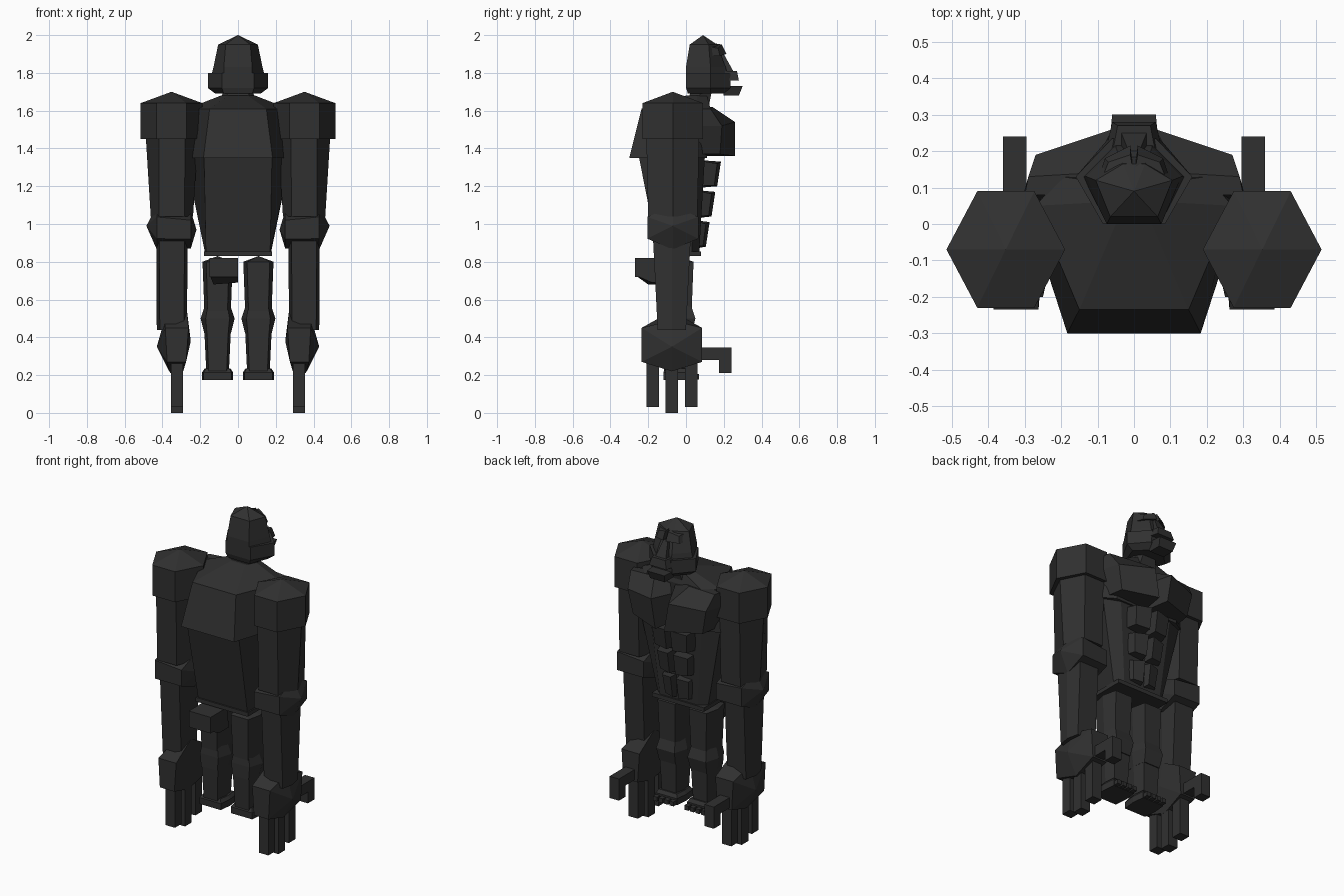
import bpy, bmesh, math

fur = bpy.data.materials.new("charcoal")
fur.diffuse_color = (0.03, 0.03, 0.03, 1)


def finish(bm, name):
    bmesh.ops.recalc_face_normals(bm, faces=bm.faces)
    me = bpy.data.meshes.new(name)
    bm.to_mesh(me)
    bm.free()
    me.materials.append(fur)
    ob = bpy.data.objects.new(name, me)
    bpy.context.collection.objects.link(ob)
    return ob


def loft(name, rings, top=None, bottom=None):
    """Skin a stack of equal-sized 3D rings; an end is a flat cap or an apex."""
    bm = bmesh.new()
    vs = [[bm.verts.new(p) for p in r] for r in rings]
    n = len(vs[0])
    for a, b in zip(vs, vs[1:]):
        for i in range(n):
            bm.faces.new((a[i], a[(i + 1) % n], b[(i + 1) % n], b[i]))
    for ring, apex in ((vs[0], bottom), (vs[-1], top)):
        if apex is None:
            bm.faces.new(ring)
        else:
            v = bm.verts.new(apex)
            for i in range(n):
                bm.faces.new((ring[i], ring[(i + 1) % n], v))
    return finish(bm, name)


def hexring(cx, cy, z, rx, ry, k=0.5):
    """Hexagon with corners on +-x; k sets the width of the flat front."""
    return [(cx + a * rx, cy + b * ry, z) for a, b in
            ((1, 0), (k, 1), (-k, 1), (-1, 0), (-k, -1), (k, -1))]


def sym(z, half):
    """Mirror a half outline (x, y), listed back to front, into a ring."""
    return [(x, y, z) for x, y in half] + [(-x, y, z) for x, y in reversed(half)]


def box(name, x0, x1, y0, y1, z0, z1):
    r = ((x0, y0), (x1, y0), (x1, y1), (x0, y1))
    return loft(name, [[(x, y, z) for x, y in r] for z in (z0, z1)])


# Torso
loft("belly", [sym(0.85, [(0.17, -0.15), (0.175, 0.03), (0.13, 0.07)]),
               sym(1.36, [(0.18, -0.25), (0.28, 0.06), (0.18, 0.10)])])
loft("upper_back", [sym(1.35, [(0.183, -0.30), (0.30, 0.06), (0.22, 0.11)]),
                    sym(1.61, [(0.15, -0.235), (0.27, 0.05), (0.20, 0.13)]),
                    sym(1.68, [(0.05, 0.0), (0.09, 0.06), (0.06, 0.11)])])
box("waistband", -0.18, 0.18, -0.16, 0.08, 0.83, 0.855)
loft("neck", [sym(1.62, [(0.07, 0.0), (0.11, 0.06), (0.06, 0.12)]),
              sym(1.72, [(0.05, 0.03), (0.07, 0.08), (0.04, 0.14)])])
box("rump_patch", -0.15, 0.0, -0.27, -0.10, 0.72, 0.82)
loft("rump_wedge", [[(-0.13, -0.20, 0.68), (0, -0.18, 0.69), (0, -0.09, 0.69), (-0.13, -0.09, 0.68)],
                    [(-0.15, -0.27, 0.73), (0, -0.27, 0.73), (0, -0.09, 0.73), (-0.15, -0.09, 0.73)]])

# Head: five-sided skull, wide jaw, brow and lips
loft("skull", [sym(1.79, [(0.075, 0.0), (0.14, 0.13), (0.05, 0.22)]),
               sym(1.83, [(0.075, 0.0), (0.13, 0.13), (0.05, 0.21)]),
               sym(1.95, [(0.065, 0.02), (0.105, 0.12), (0.03, 0.165)])],
     top=(0, 0.09, 2.0))
loft("jaw", [sym(1.69, [(0.075, 0.01), (0.12, 0.13), (0.05, 0.20)]),
             sym(1.72, [(0.085, 0.0), (0.16, 0.13), (0.07, 0.235)]),
             sym(1.80, [(0.085, 0.0), (0.16, 0.13), (0.06, 0.235)])])
loft("upper_lip", [sym(1.76, [(0.08, 0.19), (0.06, 0.28)]),
                   sym(1.81, [(0.06, 0.19), (0.045, 0.27)])])
loft("lower_lip", [sym(1.68, [(0.05, 0.20), (0.05, 0.28)]),
                   sym(1.73, [(0.07, 0.19), (0.06, 0.30)])])
loft("nose", [sym(1.81, [(0.035, 0.18), (0.035, 0.25)]),
              sym(1.90, [(0.015, 0.15), (0.015, 0.20)])])

for s, side in ((-1, "left"), (1, "right")):
    def mir(ring):
        return [(s * x, y, z) for x, y, z in ring]

    def sbox(name, x0, x1, *rest):
        box(f"{side}_{name}", *sorted((s * x0, s * x1)), *rest)

    def part(name, rings, top=None, bottom=None):
        m = lambda p: p and (s * p[0], p[1], p[2])
        loft(f"{side}_{name}", [mir(r) for r in rings], m(top), m(bottom))

    # Brow ridge
    part("brow", [[(0, 0.13, 1.91), (0.10, 0.12, 1.89), (0.08, 0.18, 1.89), (0.01, 0.215, 1.90)],
                  [(0, 0.13, 1.96), (0.09, 0.12, 1.94), (0.07, 0.17, 1.93), (0.01, 0.19, 1.95)]])
    # Chest plate, sloped on top
    part("chest", [[(0, 0.08, 1.36), (0.26, 0.06, 1.37), (0.24, 0.18, 1.37), (0.03, 0.26, 1.36)],
                   [(0, 0.08, 1.53), (0.31, 0.06, 1.52), (0.27, 0.19, 1.52), (0.06, 0.26, 1.54)],
                   [(0, 0.08, 1.62), (0.30, 0.08, 1.61), (0.29, 0.13, 1.61), (0.12, 0.14, 1.62)]])
    # Stomach muscles, three rows stepping inward
    for i, (zt, yf) in enumerate(((1.34, 0.185), (1.18, 0.155), (1.02, 0.125))):
        w = 0.14 - 0.015 * i
        part(f"stomach_{i}", [
            [(0.005, 0.05, zt - .15), (w, 0.04, zt - .14), (w - .03, yf - .035, zt - .135), (.02, yf - .02, zt - .14)],
            [(0.005, 0.05, zt), (w, 0.04, zt), (w - .02, yf - .02, zt - .02), (.02, yf, zt - .01)]])

    # Arm
    ax, ay = 0.352, -0.07
    part("shoulder", [hexring(ax, ay, 1.45, 0.163, 0.16, 0.48),
                      hexring(ax, ay, 1.64, 0.163, 0.16, 0.48)], top=(ax, ay, 1.70))
    part("upper_arm", [hexring(0.35, ay, 1.04, 0.112, 0.13, 0.6),
                       hexring(0.35, ay, 1.46, 0.138, 0.14, 0.5)])

    def disc(x, cy, cz, ry, rz, k=0.5):
        return [(x, cy + p[1], cz + p[0]) for p in hexring(0, 0, 0, rz, ry, k)]
    part("elbow", [disc(0.25, -0.07, 0.97, 0.13, 0.10), disc(0.43, -0.07, 0.98, 0.135, 0.115)],
         top=(0.485, -0.07, 0.99), bottom=(0.22, -0.07, 0.97))
    part("forearm", [hexring(0.35, -0.075, 0.44, 0.08, 0.075, 0.8),
                     hexring(0.35, -0.075, 0.93, 0.083, 0.10, 0.8)])

    # Hand: six-sided block with pointed outer face
    def palm(xs):
        pts = ((0, 0.54), (0.16, 0.45), (0.16, 0.27), (0, 0.22), (-0.16, 0.27), (-0.16, 0.45))
        return [(x, -0.075 + y, min(z, 0.49) if xs[0] > 0.3 else z)
                for x, (y, z) in zip(xs, pts)]
    part("hand", [palm((0.27, 0.262, 0.275, 0.29, 0.275, 0.262)),
                  palm((0.39, 0.385, 0.375, 0.365, 0.375, 0.385))],
         top=(0.43, -0.075, 0.35), bottom=(0.25, -0.075, 0.38))
    for i, (y, z) in enumerate(((-0.175, 0.03), (-0.075, 0.0), (0.027, 0.03))):
        sbox(f"finger_{i}", 0.29, 0.355, y - 0.033, y + 0.033, z, 0.28)
    sbox("thumb", 0.295, 0.36, 0.05, 0.24, 0.28, 0.345)
    sbox("thumb_tip", 0.295, 0.36, 0.175, 0.24, 0.21, 0.28)

    # Leg
    lx, ly = 0.108, -0.05
    part("thigh", [hexring(lx, ly, 0.54, 0.07, 0.08, 0.75),
                   hexring(lx, ly, 0.80, 0.08, 0.09, 0.75)], top=(lx, ly, 0.83))
    part("knee", [hexring(lx, ly, 0.42, 0.07, 0.08, 0.8),
                  hexring(lx, ly + 0.01, 0.50, 0.09, 0.09, 0.7),
                  hexring(lx, ly, 0.59, 0.06, 0.07, 0.8)])
    part("shin", [hexring(lx, ly, 0.22, 0.06, 0.065, 0.8),
                  hexring(lx, ly, 0.43, 0.07, 0.075, 0.8)])
    part("foot", [hexring(lx, -0.04, 0.175, 0.082, 0.08, 0.9),
                  hexring(lx, -0.04, 0.215, 0.082, 0.08, 0.9),
                  hexring(lx, -0.04, 0.235, 0.068, 0.065, 0.9)])
    for i in range(4):
        x = 0.037 + 0.038 * i
        sbox(f"toe_{i}", x, x + 0.028, 0.02, 0.07, 0.178, 0.205)
